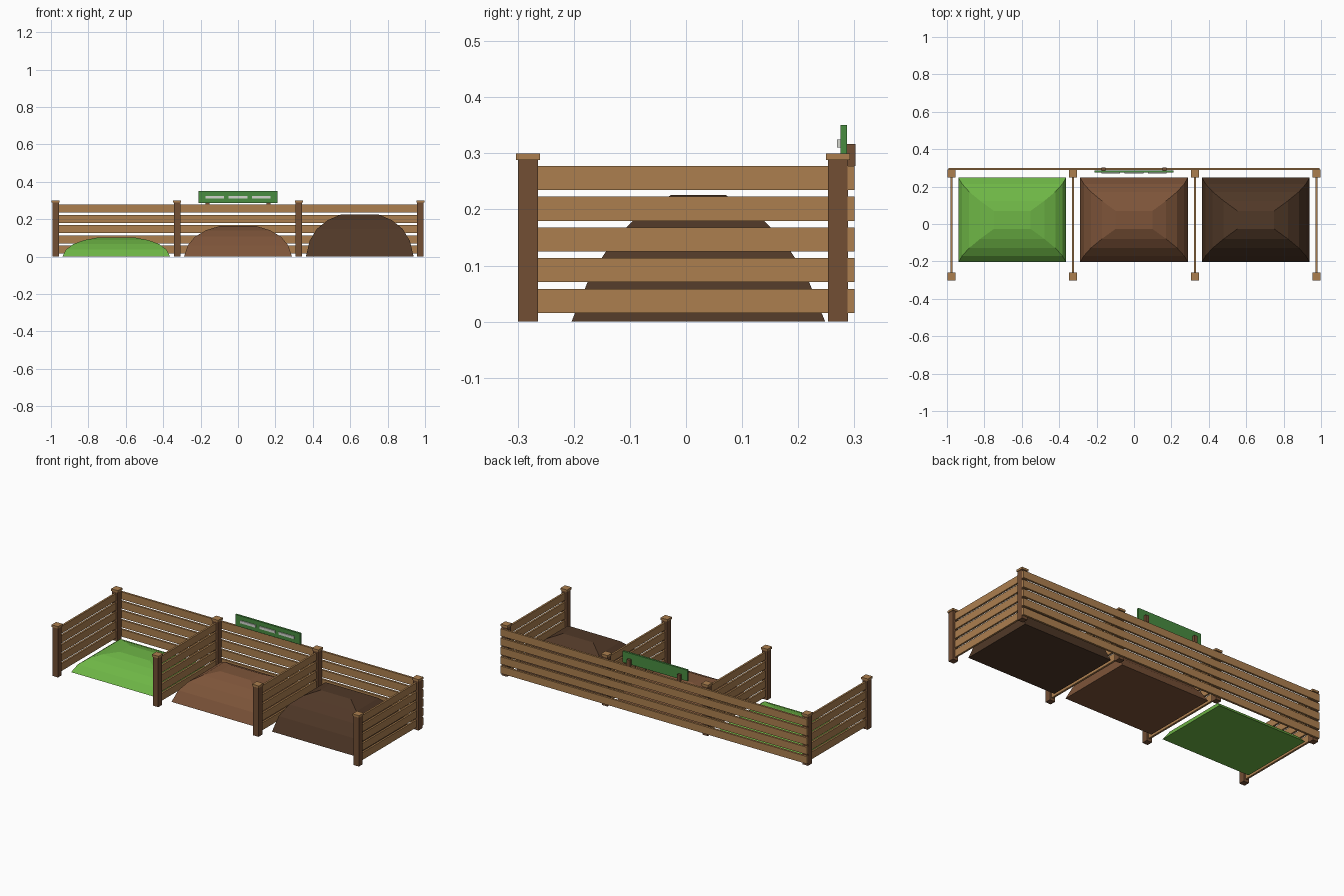
import bpy, bmesh

if "Cube" in bpy.data.objects:
    bpy.data.objects.remove(bpy.data.objects["Cube"])


def srgb(r, g, b):
    lin = lambda c: (c / 255 / 12.92) if c < 11 else ((c / 255 + 0.055) / 1.055) ** 2.4
    return (lin(r), lin(g), lin(b), 1)


def material(name, rgb):
    m = bpy.data.materials.new(name)
    m.diffuse_color = srgb(*rgb)
    m.use_nodes = True
    m.node_tree.nodes["Principled BSDF"].inputs["Base Color"].default_value = m.diffuse_color
    return m


BOARD = material("light_wood", (172, 127, 79))
POST = material("dark_wood", (114, 78, 52))
FRESH = material("fresh_green", (110, 182, 70))
HALF = material("half_rotted_brown", (125, 84, 57))
RIPE = material("ripe_compost", (80, 56, 39))
SIGN = material("sign_green", (72, 140, 64))
PLATE = material("plate_grey", (212, 214, 206))


def finish(name, bm, mat):
    bmesh.ops.recalc_face_normals(bm, faces=bm.faces)
    me = bpy.data.meshes.new(name)
    bm.to_mesh(me)
    bm.free()
    me.materials.append(mat)
    ob = bpy.data.objects.new(name, me)
    bpy.context.collection.objects.link(ob)
    return ob


def box(name, x, y, z, mat):
    """Box from (min, max) ranges on each axis."""
    bm = bmesh.new()
    bmesh.ops.create_cube(bm, size=1)
    for v in bm.verts:
        v.co = [r[0] if c < 0 else r[1] for c, r in zip(v.co, (x, y, z))]
    return finish(name, bm, mat)


def around(c, w):
    return (c - w / 2, c + w / 2)


def pile(name, cx, height, mat):
    """Heap of stacked rectangular rings: half width, half depth, height share."""
    rings = [(0.288, 0.226, 0), (0.268, 0.192, 0.37), (0.230, 0.150, 0.65),
             (0.172, 0.102, 0.86), (0.098, 0.048, 1)]
    bm = bmesh.new()
    loops = [[bm.verts.new((cx + sx * hx, 0.022 + sy * hy, k * height))
              for sx, sy in ((-1, -1), (1, -1), (1, 1), (-1, 1))]
             for hx, hy, k in rings]
    for a, b in zip(loops, loops[1:]):
        for i in range(4):
            j = (i + 1) % 4
            bm.faces.new((a[i], a[j], b[j], b[i]))
    bm.faces.new(loops[0][::-1])
    bm.faces.new(loops[-1])
    return finish(name, bm, mat)


board_heights = [around(0.037 + i * 0.0547, 0.043) for i in range(5)]

# Posts with caps, and slatted dividers between front and back posts
for px in (-0.975, -0.325, 0.325, 0.975):
    for label, py in (("front", -0.2815), ("back", 0.271)):
        box(label + "_post", around(px, 0.035), around(py, 0.035), (0, 0.289), POST)
        box(label + "_post_cap", around(px, 0.043), around(py, 0.043), (0.288, 0.30), BOARD)
    for z in board_heights:
        box("divider_board", around(px, 0.011), (-0.27, 0.26), z, BOARD)

# Back wall
for z in board_heights:
    box("back_board", (-0.993, 0.993), (0.288, 0.30), z, BOARD)

# Compost heaps, fresh to ripe
pile("fresh_heap", -0.651, 0.102, FRESH)
pile("half_rotted_heap", 0, 0.163, HALF)
pile("ripe_heap", 0.651, 0.226, RIPE)

# Sign with three blank plates and two brackets
box("sign_board", around(0, 0.42), (0.275, 0.287), (0.285, 0.35), SIGN)
for x in (-0.125, 0, 0.125):
    box("sign_plate", around(x, 0.1), (0.2695, 0.2755), (0.310, 0.325), PLATE)
for x in (-0.163, 0.163):
    box("sign_bracket", around(x, 0.02), (0.287, 0.302), (0.277, 0.317), POST)
